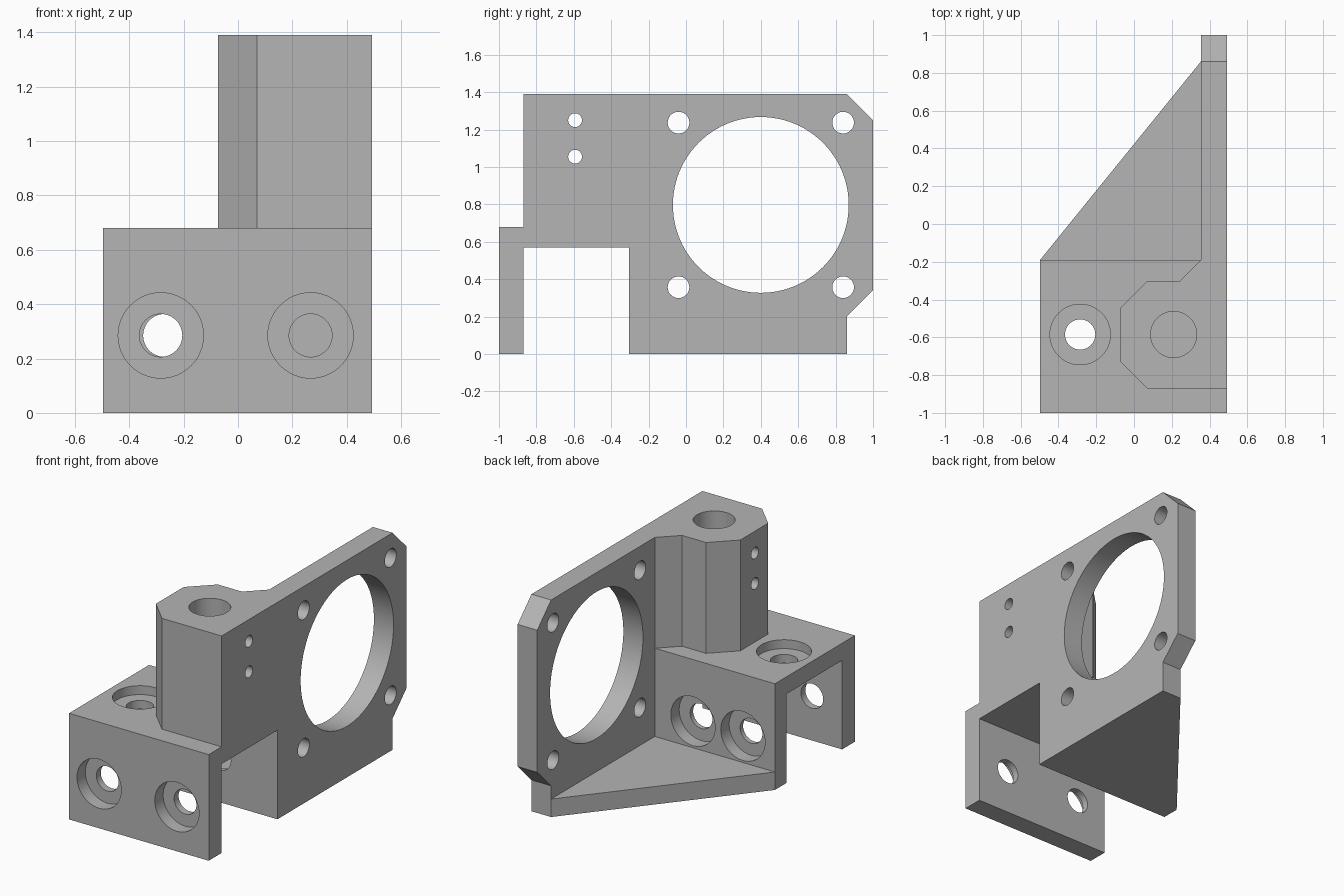
import bpy
import bmesh
import math
from mathutils import Vector

cube = bpy.data.objects.get("Cube")
if cube:
    bpy.data.objects.remove(cube, do_unlink=True)

grey = bpy.data.materials.new("plain grey")
grey.use_nodes = True
colour = (0.46, 0.46, 0.46, 1)
grey.diffuse_color = colour
grey.node_tree.nodes["Principled BSDF"].inputs["Base Color"].default_value = colour


def prism(name, axis, outline, start, end):
    """Extrude an outline along an axis; the outline uses the other two axes in order."""
    def place(a, b, c):
        return {"x": (c, a, b), "y": (a, c, b), "z": (a, b, c)}[axis]
    bm = bmesh.new()
    face = bm.faces.new([bm.verts.new(place(a, b, start)) for a, b in outline])
    grown = bmesh.ops.extrude_face_region(bm, geom=[face])["geom"]
    moved = [v for v in grown if isinstance(v, bmesh.types.BMVert)]
    bmesh.ops.translate(bm, verts=moved, vec=Vector(place(0, 0, end - start)))
    bmesh.ops.recalc_face_normals(bm, faces=bm.faces)
    mesh = bpy.data.meshes.new(name)
    bm.to_mesh(mesh)
    bm.free()
    mesh.materials.append(grey)
    obj = bpy.data.objects.new(name, mesh)
    bpy.context.collection.objects.link(obj)
    return obj


def box(a0, a1, b0, b1):
    return [(a0, b0), (a1, b0), (a1, b1), (a0, b1)]


def circle(a, b, radius, sides=48):
    turn = 2 * math.pi / sides
    return [(a + radius * math.cos(i * turn), b + radius * math.sin(i * turn))
            for i in range(sides)]


def combine(target, tool, operation):
    """Apply a boolean and discard the tool."""
    tool.hide_render = True
    mod = target.modifiers.new(operation, "BOOLEAN")
    mod.operation, mod.solver, mod.object = operation, "EXACT", tool
    bpy.context.view_layer.update()
    graph = bpy.context.evaluated_depsgraph_get()
    mesh = bpy.data.meshes.new_from_object(target.evaluated_get(graph))
    target.modifiers.clear()
    target.data = mesh
    bpy.data.objects.remove(tool, do_unlink=True)


LEFT, RIGHT, INNER = 0.493, -0.497, 0.354
ROOF, TOP, BACK = 0.68, 1.39, -0.19

# Mounting block, motor plate, rod post and triangular foot
bracket = prism("mounting_bracket", "x", box(-1, BACK, 0, ROOF), RIGHT, LEFT)
plate = prism("motor_plate", "x", [
    (-0.87, 0.3), (-0.87, TOP), (0.86, TOP), (1, 1.25),
    (1, 0.34), (0.86, 0.2), (0.86, 0), (-0.87, 0)], INNER, LEFT)
post = prism("rod_post", "z", [
    (LEFT, -0.87), (0.07, -0.87), (-0.073, -0.727), (-0.073, -0.445),
    (0.07, -0.303), (0.24, -0.303), (INNER, BACK), (LEFT, BACK)], 0.62, TOP)
foot = prism("foot", "z", [
    (RIGHT, -0.25), (RIGHT, BACK), (INNER, 0.86), (LEFT, 0.86), (LEFT, -0.25)], 0, 0.115)
for part in (plate, post, foot):
    combine(bracket, part, "UNION")

# Channel under the block
cuts = [("x", box(-0.87, -0.305, -0.2, 0.57), -0.8, 0.8)]

# Motor opening, its four bolt holes and the clamp holes through the post
cuts.append(("x", circle(0.4, 0.797, 0.47, 96), 0.3, 0.6))
cuts += [("x", circle(y, z, 0.058, 32), 0.3, 0.6)
         for y in (-0.04, 0.84) for z in (0.357, 1.237)]
cuts += [("x", circle(-0.593, z, 0.037, 24), -0.3, 0.6) for z in (1.055, 1.25)]

# Rod socket and the counterbored hole in the roof
cuts.append(("z", circle(0.21, -0.585, 0.122), ROOF, 1.5))
cuts.append(("z", circle(-0.285, -0.585, 0.16), 0.623, 0.75))
cuts.append(("z", circle(-0.285, -0.585, 0.08), 0.5, 0.7))

# Counterbored screw holes in the front and back walls
for x in (-0.284, 0.267):
    cuts.append(("y", circle(x, 0.285, 0.157), -1.1, -0.915))
    cuts.append(("y", circle(x, 0.285, 0.079), -0.95, -0.8))
for x in (-0.27, 0.084):
    cuts.append(("y", circle(x, 0.285, 0.157), -0.275, -0.1))
    cuts.append(("y", circle(x, 0.285, 0.079), -0.4, -0.2))

for axis, outline, start, end in cuts:
    combine(bracket, prism("cutter", axis, outline, start, end), "DIFFERENCE")

# Smooth hole walls with crisp edges
bpy.ops.object.select_all(action="DESELECT")
bracket.select_set(True)
bpy.context.view_layer.objects.active = bracket
bpy.ops.object.shade_smooth_by_angle(angle=math.radians(30))
